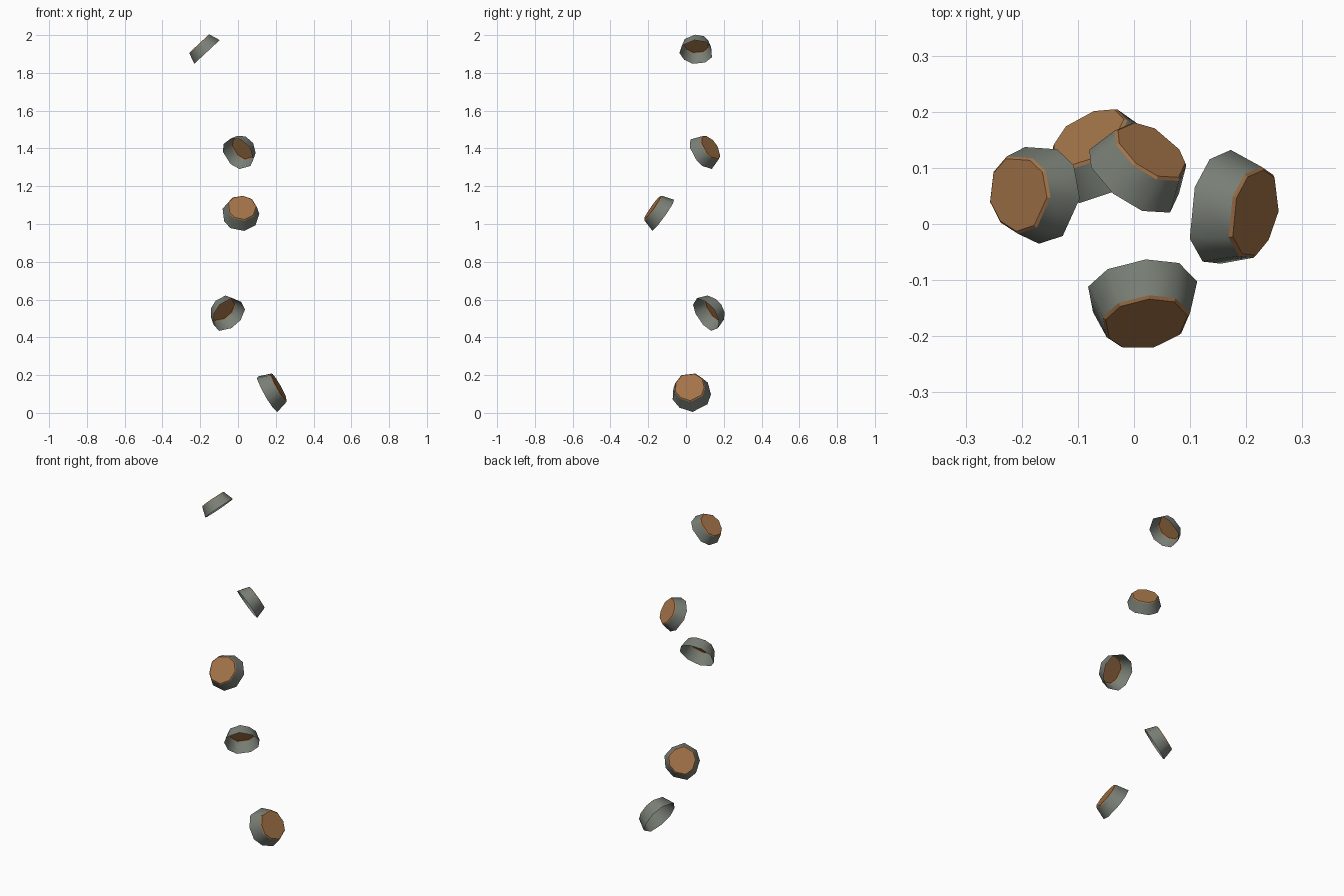
import bpy, bmesh, math, random
from mathutils import Vector

if "Cube" in bpy.data.objects:
    bpy.data.objects.remove(bpy.data.objects["Cube"])

random.seed(4)
SIDES = 9


def material(name, rgb):
    m = bpy.data.materials.new(name)
    m.diffuse_color = (*rgb, 1)
    m.use_nodes = True
    m.node_tree.nodes["Principled BSDF"].inputs["Base Color"].default_value = m.diffuse_color
    return m


bark = material("grey bark", (0.19, 0.21, 0.18))
wood = material("cut wood", (0.36, 0.17, 0.065))


def branch_stub(name, centre, normal, radius):
    """Hollow tapered stub, open at the trunk end, with a chamfered cut face."""
    n = Vector(normal).normalized()
    u = Vector((0, 0, 1)).cross(n).normalized()
    v = n.cross(u)
    # uneven outline shared by all rings: (angle, radius factor)
    outline = [(math.tau * (i + random.uniform(-0.15, 0.15)) / SIDES,
                random.uniform(0.97, 1.07)) for i in range(SIDES)]
    bm = bmesh.new()
    rings = []
    for scale, height in ((1.0, 0.0), (0.80, 0.64), (0.75, 0.69)):
        rings.append([bm.verts.new(Vector(centre) + n * height * radius
                      + (u * math.cos(a) + v * math.sin(a)) * r * scale * radius)
                      for a, r in outline])
    for level in range(2):
        lo, hi = rings[level], rings[level + 1]
        for i in range(SIDES):
            j = (i + 1) % SIDES
            f = bm.faces.new((lo[i], lo[j], hi[j], hi[i]))
            f.material_index = level      # bark wall, then wooden chamfer
            f.smooth = level == 0
    bm.faces.new(rings[2]).material_index = 1   # cut face
    me = bpy.data.meshes.new(name)
    bm.to_mesh(me)
    bm.free()
    me.materials.append(bark)
    me.materials.append(wood)
    # crisp edge where bark meets the cut
    ob = bpy.data.objects.new(name, me)
    bpy.context.collection.objects.link(ob)


# Stubs climbing around an absent trunk: base centre, facing, base radius
stubs = [
    ((0.153, 0.030, 0.103), (0.86, -0.14, 0.48), 0.106),
    ((-0.050, 0.108, 0.520), (-0.50, 0.71, 0.50), 0.097),
    ((0.012, -0.122, 1.047), (0.115, -0.81, 0.57), 0.100),
    ((0.000, 0.085, 1.373), (0.48, 0.72, 0.50), 0.094),
    ((-0.165, 0.054, 1.910), (-0.68, 0.00, 0.73), 0.088),
]
for k, (c, n, r) in enumerate(stubs, 1):
    branch_stub(f"branch_stub_{k}", c, n, r)
